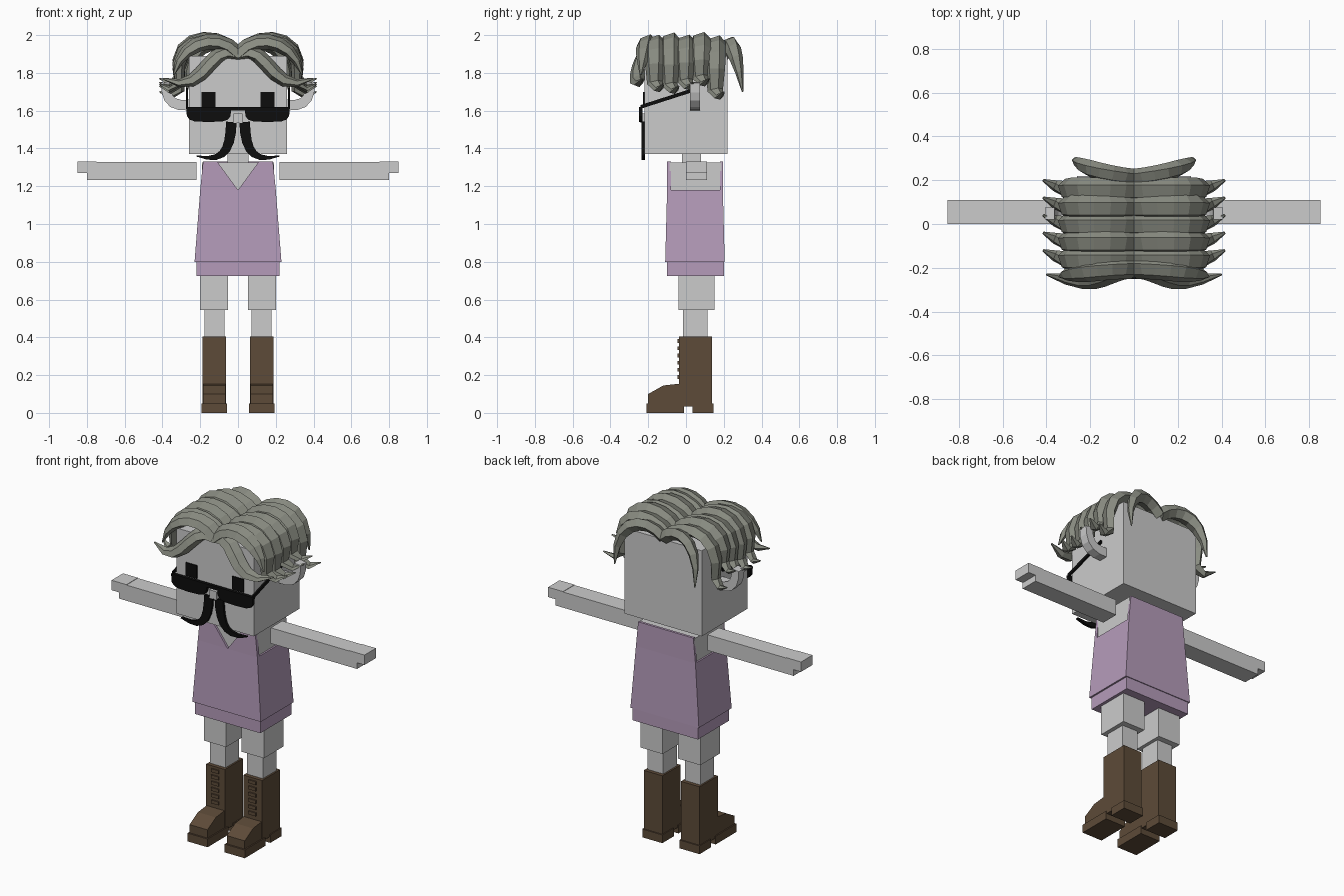
import bpy, bmesh
from math import cos, sin, pi, copysign, sqrt
from mathutils import Vector
from mathutils.geometry import interpolate_bezier

default_cube = bpy.data.objects.get("Cube")
if default_cube:
    bpy.data.objects.remove(default_cube, do_unlink=True)


def make_material(name, red, green, blue):
    material = bpy.data.materials.new(name)
    material.use_nodes = True
    color = (red, green, blue, 1)
    material.diffuse_color = color
    material.node_tree.nodes["Principled BSDF"].inputs["Base Color"].default_value = color
    return material


SKIN = make_material("pale grey skin", 0.6, 0.6, 0.6)
CLOTH = make_material("lilac cloth", 0.46, 0.33, 0.49)
HAIR = make_material("grey hair", 0.25, 0.26, 0.22)
LEATHER = make_material("brown leather", 0.11, 0.07, 0.04)
BLACK = make_material("black", 0.004, 0.004, 0.004)


def finish(name, bm, material, paired):
    """Store the mesh; paired parts are mirrored across the middle."""
    bmesh.ops.recalc_face_normals(bm, faces=bm.faces[:])
    mesh = bpy.data.meshes.new(name)
    bm.to_mesh(mesh)
    bm.free()
    mesh.materials.append(material)
    part = bpy.data.objects.new(name, mesh)
    bpy.context.scene.collection.objects.link(part)
    if paired:
        mirror = part.modifiers.new("Mirror", "MIRROR")
        mirror.use_mirror_merge = False


def block(name, material, centre, size, paired=False):
    bm = bmesh.new()
    bmesh.ops.create_cube(bm, size=1)
    bmesh.ops.scale(bm, vec=size, verts=bm.verts[:])
    bmesh.ops.translate(bm, vec=centre, verts=bm.verts[:])
    finish(name, bm, material, paired)


def loft(name, material, rings, paired=False):
    """Skin closed rings of points and cap both ends."""
    bm = bmesh.new()
    rows = [[bm.verts.new(point) for point in ring] for ring in rings]
    count = len(rows[0])
    for lower, upper in zip(rows, rows[1:]):
        for i in range(count):
            j = (i + 1) % count
            bm.faces.new((lower[i], lower[j], upper[j], upper[i]))
    bm.faces.new(rows[0])
    bm.faces.new(rows[-1])
    finish(name, bm, material, paired)


def plate(name, material, outline, front, back):
    """Mirrored pair of flat pieces: an (x, z) outline given depth."""
    loft(name, material, [[(x, y, z) for x, z in outline] for y in (front, back)], paired=True)


def bezier(start, handle, other_handle, end, count):
    return interpolate_bezier(*map(Vector, (start, handle, other_handle, end)), count)


def tangents(path):
    last = len(path) - 1
    return [(path[min(i + 1, last)] - path[max(i - 1, 0)]).normalized() for i in range(last + 1)]


def ribbon(name, material, path, width, taper, front, back):
    """Plate that follows a curve and narrows towards its end."""
    left, right = [], []
    for i, (point, along) in enumerate(zip(path, tangents(path))):
        half = width * (1 - taper * (i / (len(path) - 1)) ** 2)
        offset = Vector((-along.y, along.x)) * half
        left.append(point + offset)
        right.append(point - offset)
    plate(name, material, left + right[::-1], front, back)


def hair_lock(name, path, width, thickness):
    """Faceted, ridged lock of hair that thins to a tip."""
    section = ((-1, -0.5), (-0.6, 0.5), (0.4, 1), (1, 0), (0.2, -1))
    rings = []
    for i, (point, along) in enumerate(zip(path, tangents(path))):
        progress = i / (len(path) - 1)
        scale = 1 - 0.9 * max(0, 2 * progress - 1) ** 2
        across = Vector((0, 1, 0))
        across = (across - along * across.dot(along)).normalized()
        outward = along.cross(across)
        rings.append([point + (across * width * a + outward * thickness * b) * scale
                      for a, b in section])
    loft(name, HAIR, rings, paired=True)


def rectangle(half_width, front, back, height):
    return [(x, y, height) for x, y in ((-half_width, front), (half_width, front),
                                        (half_width, back), (-half_width, back))]


# Head, neck and torso
block("head", SKIN, centre=(0, 0, 1.63), size=(0.52, 0.44, 0.52))
block("neck", SKIN, centre=(0, 0.03, 1.35), size=(0.11, 0.1, 0.1))
block("torso", SKIN, centre=(0, 0.05, 1.05), size=(0.38, 0.275, 0.55))
block("nose", SKIN, centre=(0, -0.23, 1.56), size=(0.05, 0.02, 0.05))

# Sleeveless dress with a pointed neckline
chest, shoulder = 1.18, 1.33
loft("dress_skirt", CLOTH, [rectangle(0.23, -0.11, 0.205, 0.8), rectangle(0.2, -0.1, 0.195, chest)])
block("dress_hem", CLOTH, centre=(0, 0.05, 0.765), size=(0.44, 0.3, 0.08))
for name, neckline, front, back in (("front", 0.11, -0.1, -0.08), ("back", 0, 0.18, 0.195)):
    panel = [(0, chest), (0.2, chest), (0.185, shoulder), (neckline, shoulder)]
    if neckline == 0:
        panel[-1] = (0, shoulder)
    plate("dress_" + name, CLOTH, panel, front, back)

# Arms ending in a thinner hand
block("arms", SKIN, centre=(0.51, 0.055, 1.28), size=(0.58, 0.11, 0.095), paired=True)
block("hands", SKIN, centre=(0.8, 0.055, 1.3), size=(0.1, 0.11, 0.06), paired=True)

# Legs
block("thighs", SKIN, centre=(0.127, 0.055, 0.645), size=(0.15, 0.19, 0.2), paired=True)
block("shins", SKIN, centre=(0.125, 0.05, 0.46), size=(0.105, 0.13, 0.18), paired=True)

# Laced boots
foot = 0.125
block("boot_shafts", LEATHER, centre=(foot, 0.05, 0.22), size=(foot, 0.175, 0.37), paired=True)
block("boot_heels", LEATHER, centre=(foot, 0.09, 0.025), size=(0.135, 0.11, 0.05), paired=True)
block("boot_soles", LEATHER, centre=(foot, -0.11, 0.025), size=(0.135, 0.2, 0.05), paired=True)
toe_profile = ((-0.2, 0.04), (-0.2, 0.1), (-0.12, 0.145), (-0.03, 0.155), (0.05, 0.04))
loft("boot_toes", LEATHER, [[(x, y, z) for y, z in toe_profile] for x in (0.065, 0.185)], paired=True)
for i in range(6):
    block("boot_laces", LEATHER, centre=(foot, -0.04, 0.19 + 0.038 * i),
          size=(0.05, 0.01, 0.02), paired=True)

# Curved ears, open at the top
ear_path = bezier((0.25, 1.63), (0.36, 1.62), (0.38, 1.66), (0.385, 1.75), count=6)
ribbon("ears", SKIN, ear_path, width=0.028, taper=0.2, front=0.02, back=0.075)

# Eyes and dark glasses
block("eyes", BLACK, centre=(0.157, -0.222, 1.66), size=(0.075, 0.01, 0.08), paired=True)
lens = []
for i in range(9):
    angle = pi + pi * i / 8
    across = copysign(sqrt(abs(cos(angle))), cos(angle))
    lens.append((0.155 + 0.12 * across, 1.62 - 0.08 * sqrt(abs(sin(angle)))))
plate("lenses", BLACK, lens, front=-0.25, back=-0.23)
block("glasses_bridge", BLACK, centre=(0, -0.24, 1.61), size=(0.1, 0.02, 0.02))
hinge, ear_end = (-0.24, 1.62), (0.04, 1.71)
loft("glasses_temples", BLACK, [[(x, y, z + lift) for (y, z), lift in
     ((hinge, -0.01), (ear_end, -0.01), (ear_end, 0.01), (hinge, 0.01))]
     for x in (0.265, 0.275)], paired=True)

# Drooping moustache
moustache_path = bezier((0.035, 1.54), (0.04, 1.4), (0.07, 1.32), (0.22, 1.36), count=8)
ribbon("moustache", BLACK, moustache_path, width=0.028, taper=0.9, front=-0.235, back=-0.218)

# Rows of hair parted in the middle, flicked out at the tips
crown = 1.9
for i, droop in enumerate((0, 0.01, -0.01, -0.03, 0.04)):
    y = 0.08 * i - 0.165
    lift = 0.03 * (i % 2)
    row = bezier((0, y, crown), (0.1, y, 2 + lift), (0.36, y, 2.01), (0.31, y, 1.75 - droop), count=8)
    row.append(Vector((0.36, y + 0.02, 1.715 - droop)))
    row.append(Vector((0.415, y + 0.045, 1.74 - droop)))
    hair_lock("hair_row", row, width=0.057, thickness=0.037)

# Front locks framing the forehead
upper_fringe = bezier((0, -0.2, crown), (0.1, -0.2, 2.02), (0.3, -0.22, 1.97), (0.34, -0.24, 1.79), count=8)
hair_lock("upper_fringe", upper_fringe, width=0.05, thickness=0.04)
lower_fringe = bezier((0, -0.2, crown), (0.17, -0.22, 1.97), (0.16, -0.3, 1.66), (0.4, -0.23, 1.77), count=8)
hair_lock("lower_fringe", lower_fringe, width=0.045, thickness=0.04)

# Back locks hanging over the rear corners
rear_lock = bezier((0, 0.21, crown), (0.1, 0.22, 2), (0.28, 0.26, 1.98), (0.27, 0.3, 1.7), count=8)
hair_lock("rear_locks", rear_lock, width=0.042, thickness=0.038)
